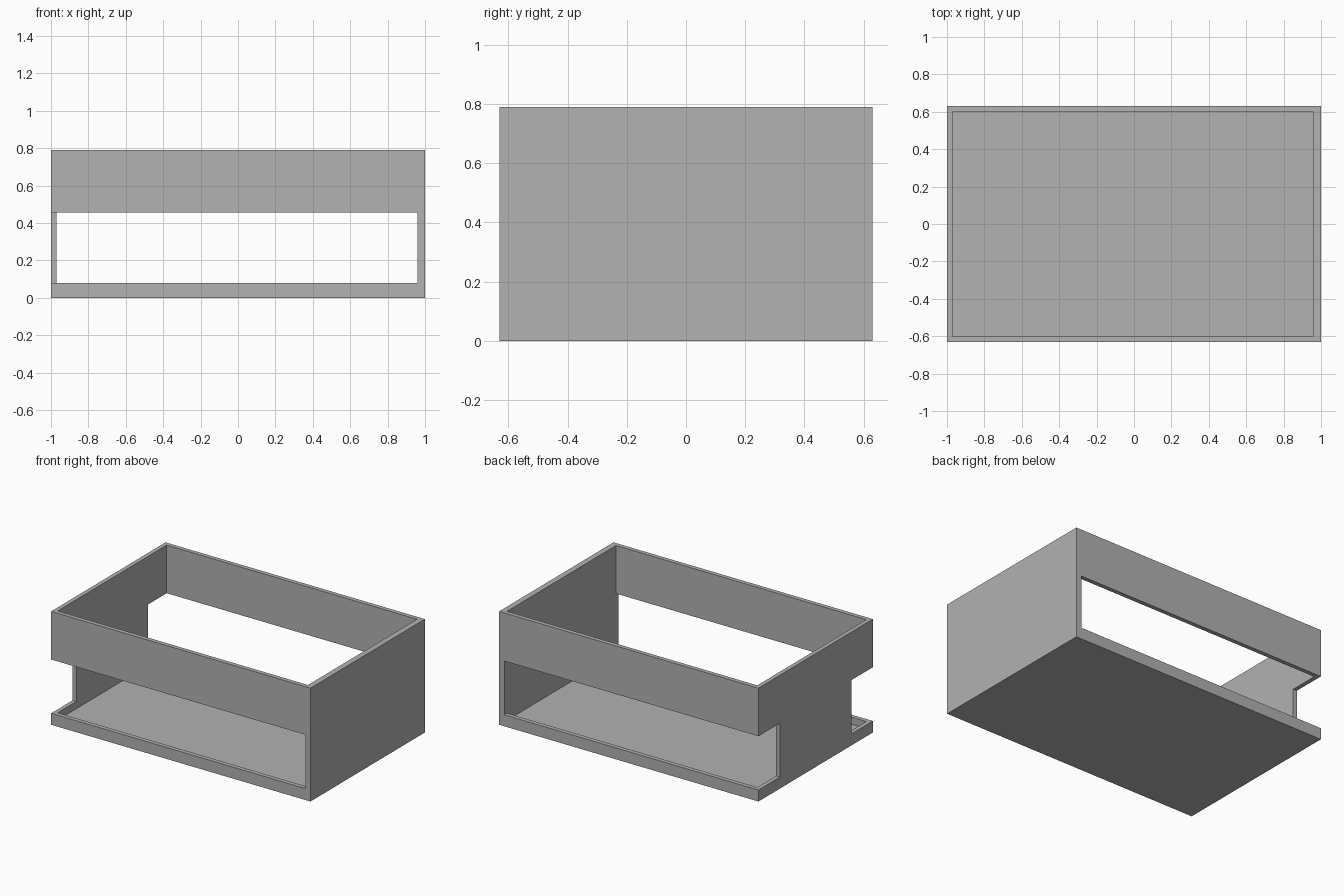
import bpy
from mathutils import Vector

default = bpy.data.objects.get("Cube")
if default:
    bpy.data.objects.remove(default, do_unlink=True)

# Overall size and wall thicknesses
HALF_X, HALF_Y, HEIGHT = 1.0, 0.63, 0.79
WALL, THICK_WALL, FLOOR = 0.03, 0.04, 0.03
SLOT_LOW, SLOT_HIGH = 0.08, 0.455
POST_HALF_Y = 0.395
INNER_RIGHT = HALF_X - THICK_WALL
MARGIN = 0.1


def box(name, low, high):
    """Axis-aligned box between two corners."""
    low, high = Vector(low), Vector(high)
    bpy.ops.mesh.primitive_cube_add(size=1)
    obj = bpy.context.object
    obj.name = obj.data.name = name
    for v in obj.data.vertices:
        v.co = (low + high) / 2 + v.co * (high - low)
    return obj


def cut(target, cutter):
    """Subtract the cutter, then remove it."""
    cutter.hide_render = True
    mod = target.modifiers.new(cutter.name, 'BOOLEAN')
    mod.operation = 'DIFFERENCE'
    mod.solver = 'EXACT'
    mod.object = cutter
    bpy.context.view_layer.objects.active = target
    bpy.ops.object.modifier_apply(modifier=mod.name)
    bpy.data.objects.remove(cutter, do_unlink=True)


# Grey material
grey = bpy.data.materials.new("plain grey")
grey.use_nodes = True
colour = (0.445, 0.445, 0.445, 1)
grey.diffuse_color = colour
grey.node_tree.nodes["Principled BSDF"].inputs["Base Color"].default_value = colour

# Outer block
tray = box("open_box", (-HALF_X, -HALF_Y, 0), (HALF_X, HALF_Y, HEIGHT))

# Open-topped cavity, leaving floor and walls
cut(tray, box("cavity_cutter",
              (-HALF_X + WALL, -HALF_Y + WALL, FLOOR),
              (INNER_RIGHT, HALF_Y - WALL, HEIGHT + MARGIN)))

# Long front and back openings that wrap round the open end
for name, side in (("front_slot_cutter", -1), ("back_slot_cutter", 1)):
    near, far = sorted((side * POST_HALF_Y, side * (HALF_Y + MARGIN)))
    cut(tray, box(name, (-HALF_X - MARGIN, near, SLOT_LOW),
                  (INNER_RIGHT, far, SLOT_HIGH)))

tray.data.materials.clear()
tray.data.materials.append(grey)
for face in tray.data.polygons:
    face.material_index = 0
    face.use_smooth = False
